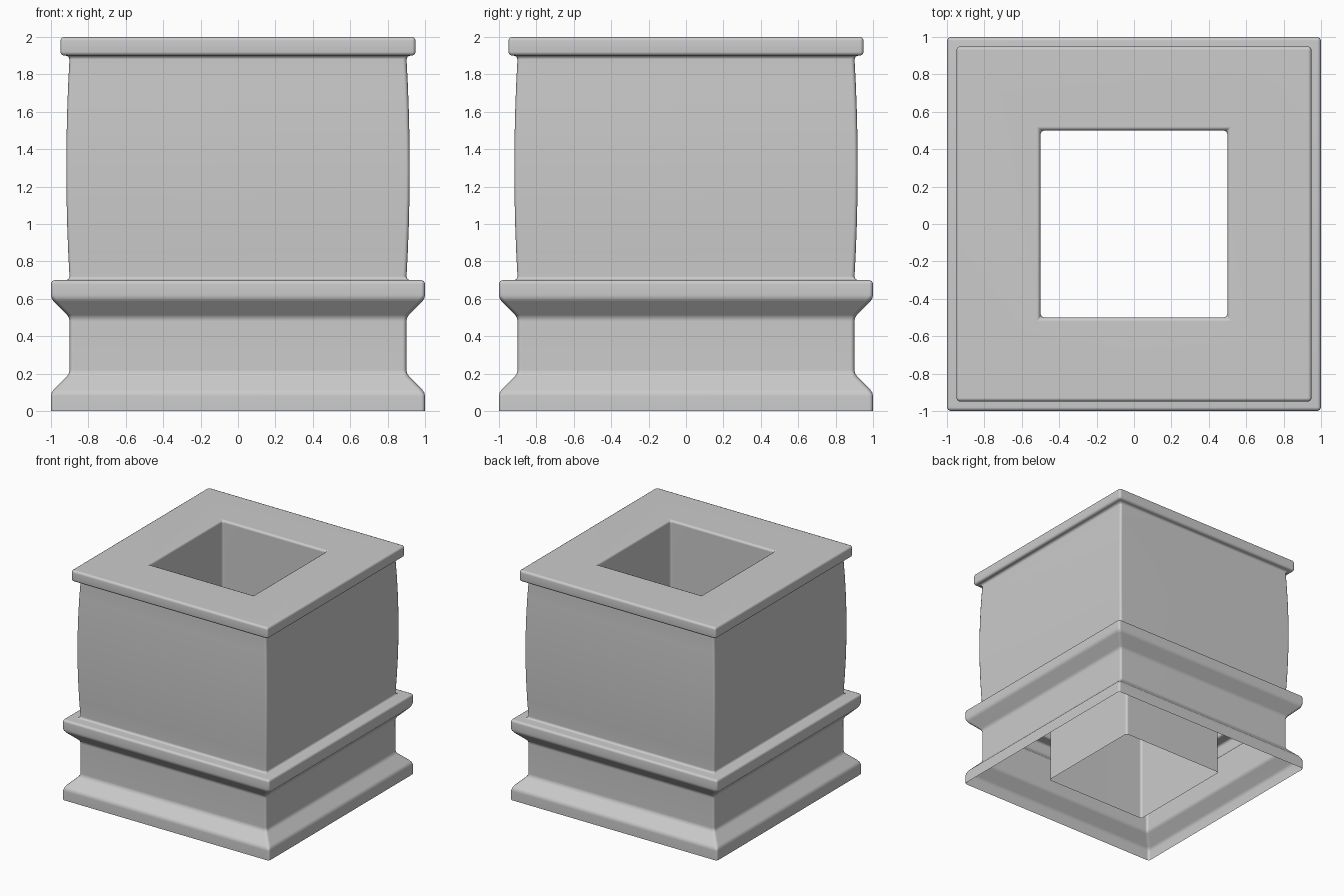
import bpy
import bmesh

cube = bpy.data.objects.get("Cube")
if cube:
    bpy.data.objects.remove(cube, do_unlink=True)

# Stone colour
stone = bpy.data.materials.new("light grey stone")
stone.use_nodes = True
grey = (0.6, 0.6, 0.6, 1)
stone.diffuse_color = grey
stone.node_tree.nodes["Principled BSDF"].inputs["Base Color"].default_value = grey

# Half width and height, from the plinth foot up, over the rim and down the shaft
foot = [(1, 0), (1, 0.1), (0.9, 0.2), (0.9, 0.5), (1, 0.6), (1, 0.7)]
steps = 8
bulge = []
for i in range(steps + 1):
    t = i / steps
    bulge.append((0.9 + 0.018 * 4 * t * (1 - t), 0.7 + 1.2 * t))
rim = [(0.95, 1.9), (0.95, 2)]
shaft = [(0.5, 2), (0.5, 0)]


def square_loft(name, profile):
    """Skin square rings through a profile, leaving both ends open."""
    bm = bmesh.new()
    corners = [(-1, -1), (1, -1), (1, 1), (-1, 1)]
    rings = [[bm.verts.new((x * r, y * r, z)) for x, y in corners]
             for r, z in profile]
    for low, high in zip(rings, rings[1:]):
        for k in range(4):
            n = (k + 1) % 4
            bm.faces.new((low[k], low[n], high[n], high[k]))
    for face in bm.faces:
        face.smooth = True
    mesh = bpy.data.meshes.new(name)
    bm.to_mesh(mesh)
    bm.free()
    mesh.materials.append(stone)
    obj = bpy.data.objects.new(name, mesh)
    bpy.context.collection.objects.link(obj)
    return obj


pedestal = square_loft("hollow_pedestal", foot + bulge + rim + shaft)

# Softened edges with flat-looking faces
bevel = pedestal.modifiers.new("soft_edges", 'BEVEL')
bevel.width = 0.02
bevel.segments = 2
bevel.limit_method = 'ANGLE'
bevel.angle_limit = 0.5
normals = pedestal.modifiers.new("face_normals", 'WEIGHTED_NORMAL')
normals.keep_sharp = True
